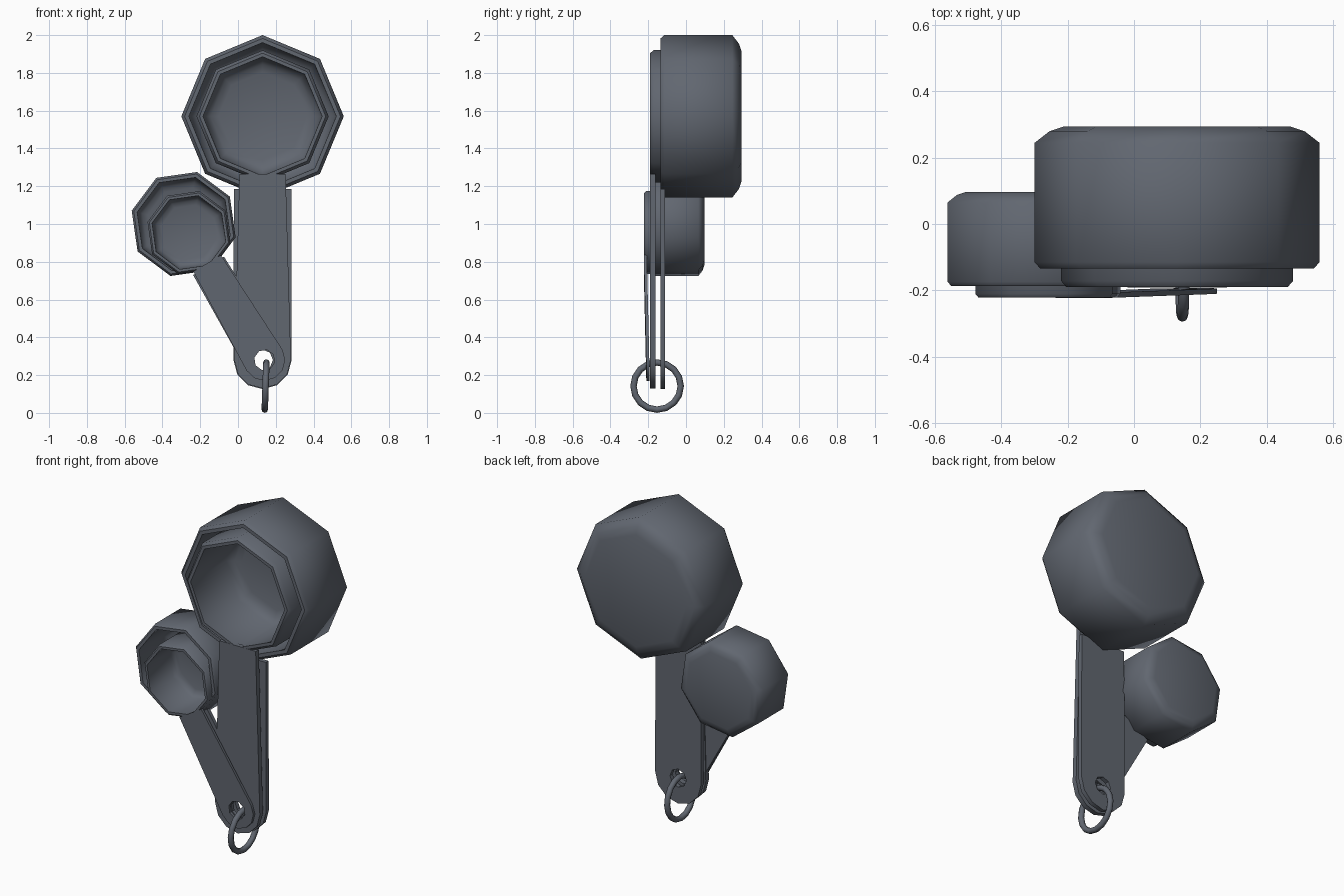
import bpy, bmesh, math
from mathutils import Vector, Matrix

if "Cube" in bpy.data.objects:
    bpy.data.objects.remove(bpy.data.objects["Cube"])

slate = bpy.data.materials.new("slate grey")
slate.diffuse_color = (0.12, 0.135, 0.163, 1)
slate.use_nodes = True
slate.node_tree.nodes["Principled BSDF"].inputs["Base Color"].default_value = slate.diffuse_color


def finish(name, bm, angle=50):
    bmesh.ops.recalc_face_normals(bm, faces=bm.faces[:])
    me = bpy.data.meshes.new(name)
    bm.to_mesh(me)
    bm.free()
    me.materials.append(slate)
    ob = bpy.data.objects.new(name, me)
    bpy.context.collection.objects.link(ob)
    bpy.ops.object.select_all(action='DESELECT')
    ob.select_set(True)
    bpy.context.view_layer.objects.active = ob
    bpy.ops.object.shade_smooth_by_angle(angle=math.radians(angle))
    return ob


def cup(name, cx, cz, r, front, back, hub, wall, c):
    """Eight-sided open cup facing -y, one corner pointing at the handle hub."""
    start = math.atan2(hub[1] - cz, hub[0] - cx)
    ri = r - wall
    profile = [
        (r - 1.8 * c, back), (r - 0.9 * c, back - 0.3 * c), (r, back - c),
        (r, front + 0.4 * c), (r - 0.35 * c, front),
        (ri, front), (ri - 0.005, back - wall - c),
        (ri - 0.9 * c, back - wall - 0.3 * c), (ri - 1.8 * c, back - wall)]
    bm = bmesh.new()
    rings = []
    for rad, y in profile:
        rings.append([bm.verts.new((cx + rad * math.cos(start + k * math.pi / 4), y,
                                    cz + rad * math.sin(start + k * math.pi / 4)))
                      for k in range(8)])
    for a, b in zip(rings, rings[1:]):
        for k in range(8):
            j = (k + 1) % 8
            bm.faces.new((a[k], a[j], b[j], b[k]))
    bm.faces.new(rings[0])
    bm.faces.new(rings[-1])
    return finish(name, bm)


def handle(name, hub, target, length, w_end, w_top, front, thick, slant=0.0):
    """Flat bar with a rounded, pierced end at the hub, pointing to the cup."""
    d = Vector((target[0] - hub[0], 0, target[1] - hub[1])).normalized()
    p = Vector((-d.z, 0, d.x))
    origin = Vector((hub[0], front, hub[1]))
    bm = bmesh.new()

    def loop(pts):
        vs = [bm.verts.new(origin + d * u + p * v + Vector((0, slant * (1 - u / length), 0)))
              for u, v in pts]
        return [bm.edges.new((vs[i], vs[(i + 1) % len(vs)])) for i in range(len(vs))]

    outline = [(length, w_top)]
    outline += [(-w_end * math.sin(math.pi * i / 6), w_end * math.cos(math.pi * i / 6))
                for i in range(7)]
    outline.append((length, -w_top))
    hole = [(0.055 * math.cos(math.pi * i / 4), 0.055 * math.sin(math.pi * i / 4))
            for i in range(8)]
    edges = loop(outline) + loop(hole)
    bmesh.ops.triangle_fill(bm, edges=edges, use_beauty=True, use_dissolve=False)
    ext = bmesh.ops.extrude_face_region(bm, geom=bm.faces[:], use_keep_orig=True)
    bmesh.ops.translate(bm, vec=(0, thick, 0),
                        verts=[g for g in ext["geom"] if isinstance(g, bmesh.types.BMVert)])
    return finish(name, bm, 35)


big_hub, small_hub = (0.13, 0.28), (0.14, 0.28)
big, small, tiny = (0.13, 1.57), (-0.2875, 1.0), (-0.26, 0.955)

# cups, largest to smallest
cup("largest_cup", *big, 0.43, -0.135, 0.295, big_hub, 0.04, 0.05)
cup("second_cup", *big, 0.35, -0.19, 0.22, big_hub, 0.035, 0.045)
cup("third_cup", *small, 0.284, -0.187, 0.097, small_hub, 0.03, 0.032)
cup("smallest_cup", *tiny, 0.226, -0.222, 0.045, small_hub, 0.025, 0.028)

# handles
handle("largest_handle", big_hub, big, 0.905, 0.154, 0.152, -0.136, 0.026)
handle("second_handle", big_hub, big, 0.985, 0.15, 0.122, -0.191, 0.03)
handle("third_handle", small_hub, small, 0.58, 0.11, 0.095, -0.189, 0.022)
handle("smallest_handle", small_hub, tiny, 0.595, 0.11, 0.085, -0.2235, 0.016, 0.012)

# hanging ring
R, t = 0.125, 0.017
bm = bmesh.new()
loops = []
for i in range(16):
    a = 2 * math.pi * i / 16
    loops.append([bm.verts.new(((t * math.sin(2 * math.pi * j / 8)),
                                (R + t * math.cos(2 * math.pi * j / 8)) * math.cos(a),
                                (R + t * math.cos(2 * math.pi * j / 8)) * math.sin(a)))
                  for j in range(8)])
for i in range(16):
    a, b = loops[i], loops[(i + 1) % 16]
    for j in range(8):
        k = (j + 1) % 8
        bm.faces.new((a[j], a[k], b[k], b[j]))
bmesh.ops.transform(bm, matrix=Matrix.Translation((0.146, -0.153, 0.142))
                    @ Matrix.Rotation(math.radians(2), 4, 'Y'), verts=bm.verts[:])
finish("ring", bm)
